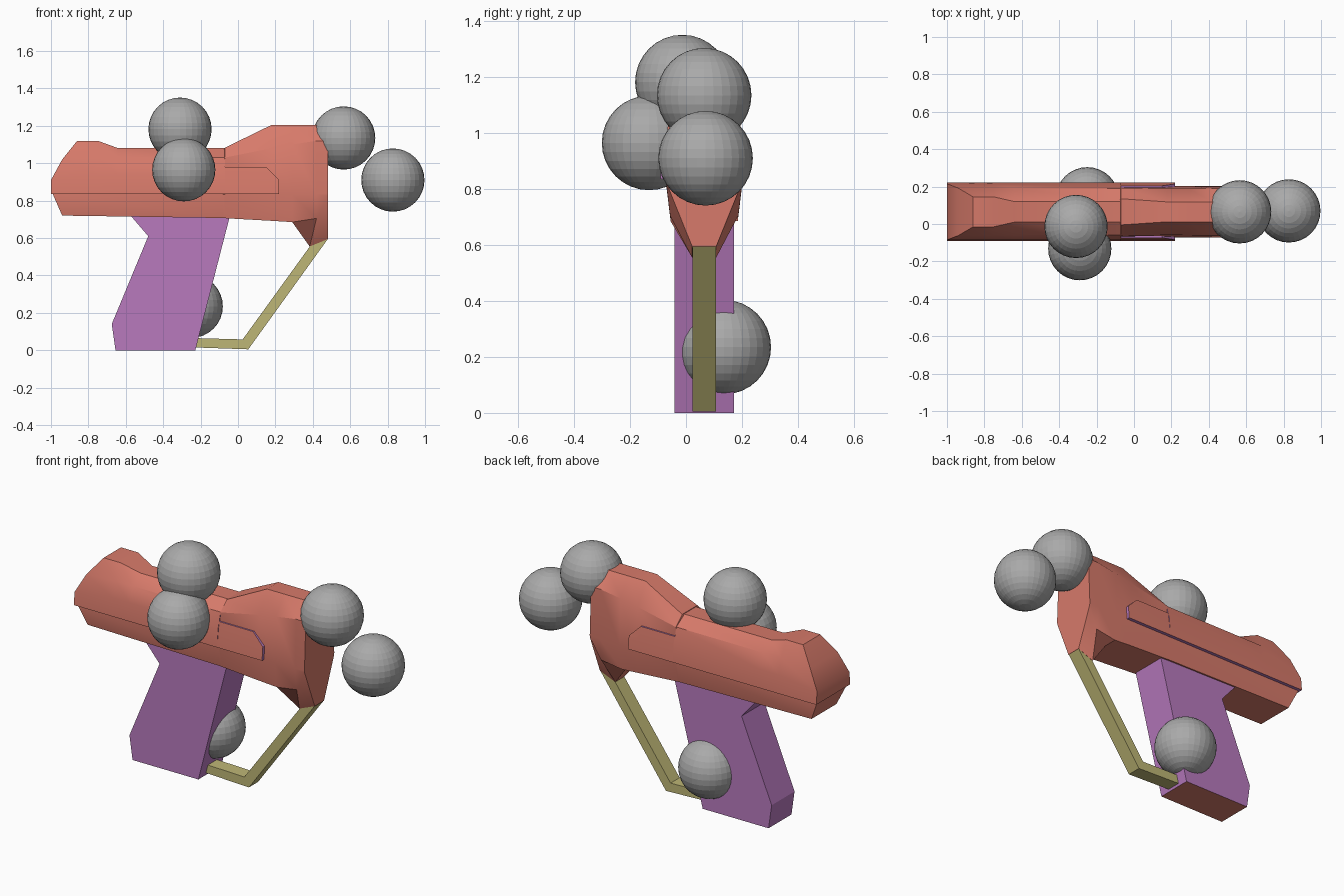
import bpy, bmesh, math

if "Cube" in bpy.data.objects:
    bpy.data.objects.remove(bpy.data.objects["Cube"])

CY = 0.065  # centre plane of the pistol body


def material(name, rgb):
    m = bpy.data.materials.new(name)
    m.diffuse_color = (*rgb, 1)
    m.use_nodes = True
    m.node_tree.nodes["Principled BSDF"].inputs["Base Color"].default_value = m.diffuse_color
    return m


RED = material("salmon_red", (0.68, 0.195, 0.145))
PURPLE = material("purple", (0.48, 0.195, 0.515))
OLIVE = material("olive", (0.515, 0.468, 0.18))
GREY = material("grey", (0.40, 0.40, 0.40))


def finish(bm, name, mats, rule=None, smooth=False):
    """Turn a bmesh into an object; rule(face) gives its material index."""
    bmesh.ops.remove_doubles(bm, verts=bm.verts, dist=1e-5)
    bmesh.ops.recalc_face_normals(bm, faces=bm.faces)
    bm.normal_update()
    if rule:
        for f in bm.faces:
            f.material_index = int(rule(f))
    me = bpy.data.meshes.new(name)
    bm.to_mesh(me)
    bm.free()
    for m in mats:
        me.materials.append(m)
    ob = bpy.data.objects.new(name, me)
    bpy.context.collection.objects.link(ob)
    if smooth:
        bpy.ops.object.select_all(action='DESELECT')
        ob.select_set(True)
        bpy.context.view_layer.objects.active = ob
        bpy.ops.object.shade_smooth_by_angle(angle=math.radians(32))
    return ob


def loft(name, sections, mats, rule=None):
    """Mirrored loft: each section lists (x, half_width, z) from top to bottom."""
    bm = bmesh.new()
    loops = []
    for s in sections:
        left = [bm.verts.new((x, CY - w, z)) for x, w, z in s]
        right = [bm.verts.new((x, CY + w, z)) for x, w, z in reversed(s)]
        loops.append(left + right)
    n = len(loops[0])
    for a, b in zip(loops, loops[1:]):
        for i in range(n):
            j = (i + 1) % n
            bm.faces.new((a[i], a[j], b[j], b[i]))
    for end in (loops[0], loops[-1]):
        for i in range(n // 2 - 1):
            bm.faces.new((end[i], end[i + 1], end[n - 2 - i], end[n - 1 - i]))
    return finish(bm, name, mats, rule, smooth=True)


def extrude(name, profile, half, mats, rule=None):
    """Extrude an x-z profile across y."""
    bm = bmesh.new()
    f = bm.faces.new([bm.verts.new((x, CY - half, z)) for x, z in profile])
    r = bmesh.ops.extrude_face_region(bm, geom=[f])
    for v in r["geom"]:
        if isinstance(v, bmesh.types.BMVert):
            v.co.y = CY + half
    return finish(bm, name, mats, rule)


def at(x, *pts):
    return [(x, w, z) for w, z in pts]


# Upper slide, with a raised rear sight hump and sloped rear end
side = [(0.125, 1.03), (0.150, 0.94), (0.157, 0.835)]
loft("slide", [
    [(-1.0 + 0.14, 0.08, 1.12), (-0.94, 0.127, 1.02), (-1.0, 0.150, 0.91), (-1.0, 0.157, 0.835)],
    at(-0.75, (0.08, 1.12), *side),
    at(-0.64, (0.055, 1.08), *side),
    at(-0.07, (0.055, 1.08), *side),
], [RED, PURPLE], lambda f: f.normal.z < -0.9 or f.normal.x > 0.9)

# Side plates reaching forward from the slide
loft("slide_flank", [
    at(-0.07, (0.139, 0.98), (0.150, 0.91), (0.157, 0.835)),
    at(0.15, (0.139, 0.98), (0.150, 0.91), (0.157, 0.835)),
    at(0.22, (0.149, 0.912), (0.150, 0.91), (0.157, 0.835)),
], [RED, PURPLE], lambda f: abs(f.normal.y) < 0.5)

# Lower frame and bulky front head with a pointed chin
loft("frame", [
    [(-0.93, 0.05, 1.0), (-0.95, 0.10, 0.95), (-0.99, 0.138, 0.834),
     (-0.94, 0.115, 0.72), (-0.94, 0.043, 0.72)],
    [(-0.08, 0.05, 1.06), (-0.08, 0.115, 1.0), (-0.08, 0.138, 0.834),
     (-0.08, 0.115, 0.707), (-0.08, 0.043, 0.707)],
    at(-0.07, (0.07, 1.083), (0.128, 1.03), (0.138, 0.834), (0.115, 0.706), (0.043, 0.706)),
    at(0.18, (0.053, 1.205), (0.124, 1.08), (0.138, 0.834), (0.12, 0.692), (0.043, 0.692)),
    at(0.29, (0.053, 1.205), (0.125, 1.10), (0.138, 0.834), (0.12, 0.685), (0.043, 0.685)),
    [(0.42, 0.053, 1.205), (0.42, 0.126, 1.12), (0.42, 0.138, 0.834),
     (0.42, 0.122, 0.705), (0.383, 0.043, 0.555)],
    at(0.482, (0.053, 1.205), (0.126, 1.12), (0.138, 0.84), (0.136, 0.825), (0.043, 0.595)),
], [RED])

# Grip, with a red base
extrude("grip", [(-0.60, 0.75), (-0.48, 0.61), (-0.675, 0.14), (-0.655, 0.0),
                 (-0.228, 0.0), (-0.035, 0.75)], 0.106, [PURPLE, RED],
        lambda f: f.normal.z < -0.9)

# Bent guard bar from grip base to chin
extrude("trigger_guard", [(-0.23, 0.015), (0.055, 0.005), (0.482, 0.597),
                          (0.388, 0.56), (0.025, 0.058), (-0.23, 0.065)], 0.042, [OLIVE])

# Balls around the body
for i, c in enumerate([(-0.31, -0.013, 1.182), (-0.29, -0.132, 0.965), (0.565, 0.065, 1.135),
                       (0.828, 0.07, 0.91), (-0.25, 0.135, 0.235)]):
    bpy.ops.mesh.primitive_uv_sphere_add(segments=32, ring_count=16, radius=0.169, location=c)
    ball = bpy.context.object
    ball.name = f"ball_{i + 1}"
    ball.data.materials.append(GREY)
